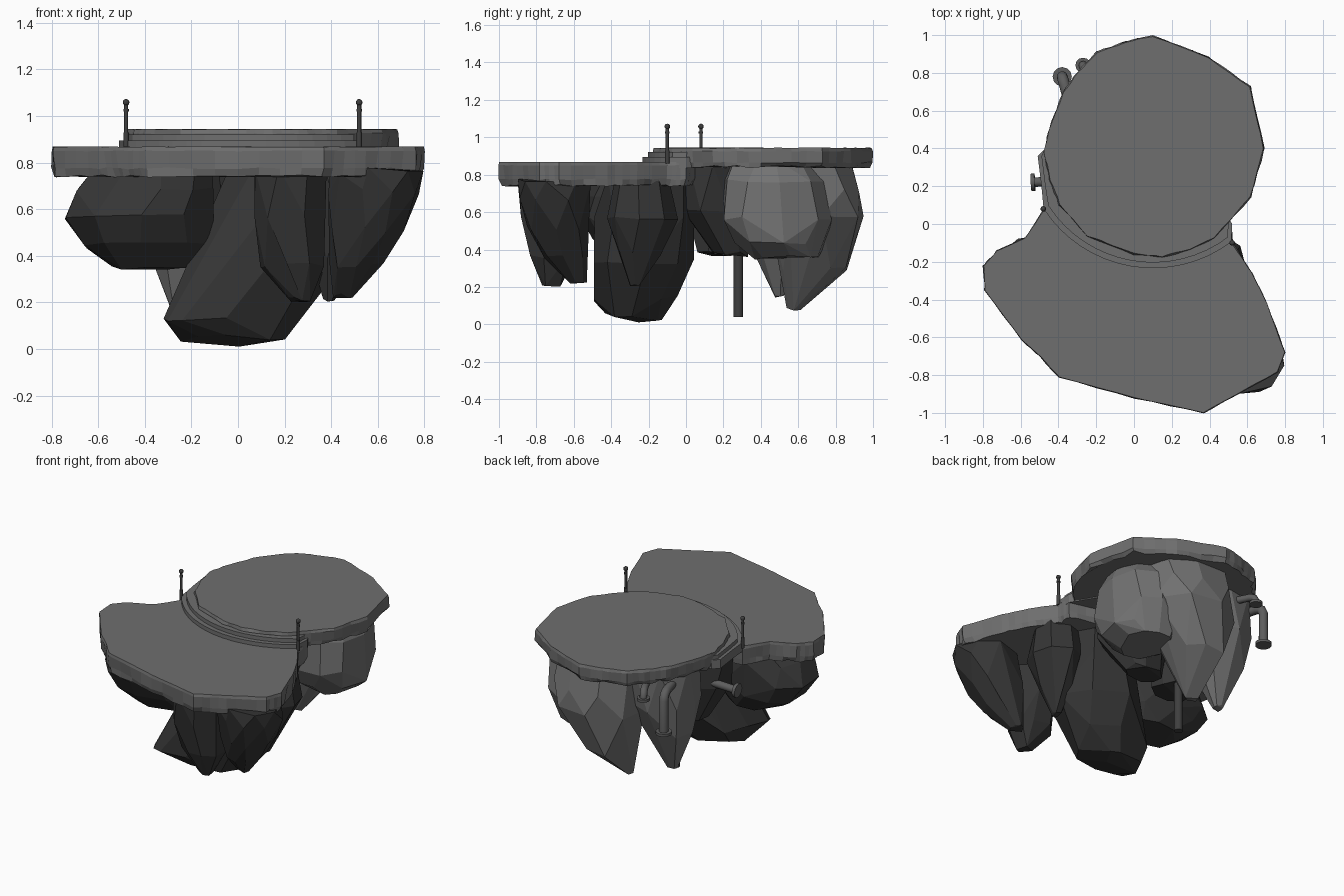
import bpy, bmesh, math, random
from mathutils import Vector

if "Cube" in bpy.data.objects:
    bpy.data.objects.remove(bpy.data.objects["Cube"])

random.seed(7)


def material(name, v):
    m = bpy.data.materials.new(name)
    m.diffuse_color = (v, v, v, 1)
    m.use_nodes = True
    m.node_tree.nodes["Principled BSDF"].inputs["Base Color"].default_value = m.diffuse_color
    return m


STONE = material("platform grey", 0.158)
LIGHT = material("light rock grey", 0.168)
DARK = material("dark rock grey", 0.036)
PIPE = material("pipe grey", 0.11)
IRON = material("dark iron", 0.05)


def finish(bm, name, mat):
    bmesh.ops.recalc_face_normals(bm, faces=bm.faces)
    me = bpy.data.meshes.new(name)
    bm.to_mesh(me)
    bm.free()
    me.materials.append(mat)
    ob = bpy.data.objects.new(name, me)
    bpy.context.collection.objects.link(ob)
    return ob


def slab(name, outline, levels, mat, split=4):
    """Stack rings of an outline; levels = (z, inset, roughness)."""
    n = len(outline)
    pts = [Vector(outline[i]).lerp(Vector(outline[(i + 1) % n]), k / split)
           for i in range(n) for k in range(split)]
    c = sum(pts, Vector((0, 0))) / len(pts)
    bm = bmesh.new()
    rings = []
    for z, inset, rough in levels:
        ring = []
        for p in pts:
            q = p + (c - p).normalized() * (inset + random.uniform(0, rough))
            ring.append(bm.verts.new((q.x, q.y, z + random.uniform(-.3, .3) * rough)))
        rings.append(ring)
    for a, b in zip(rings, rings[1:]):
        for i in range(len(a)):
            j = (i + 1) % len(a)
            bm.faces.new((a[i], a[j], b[j], b[i]))
    bm.faces.new(rings[0])
    bm.faces.new(rings[-1])
    return finish(bm, name, mat)


def rock(name, levels, mat, sides=8):
    """Faceted boulder: hull of rough rings (z, cx, cy, rx, ry)."""
    bm = bmesh.new()
    for z, cx, cy, rx, ry in levels:
        off = random.random() * 6
        for i in range(sides):
            a = off + math.tau * i / sides + random.uniform(-0.15, 0.15)
            k = random.uniform(0.94, 1.07)
            bm.verts.new((cx + rx * k * math.cos(a), cy + ry * k * math.sin(a),
                          z + random.uniform(0, 0.03)))
    res = bmesh.ops.convex_hull(bm, input=bm.verts[:])
    junk = [g for g in res["geom_interior"] if isinstance(g, bmesh.types.BMVert)]
    bmesh.ops.delete(bm, geom=junk, context='VERTS')
    bmesh.ops.dissolve_limit(bm, angle_limit=math.radians(11),
                             verts=bm.verts[:], edges=bm.edges[:])
    return finish(bm, name, mat)


def tube(name, pts, r, mat):
    """Round pipe along a path."""
    cu = bpy.data.curves.new(name, 'CURVE')
    cu.dimensions = '3D'
    cu.bevel_depth = r
    cu.bevel_resolution = 4
    cu.use_fill_caps = True
    sp = cu.splines.new('POLY')
    sp.points.add(len(pts) - 1)
    for p, co in zip(sp.points, pts):
        p.co = (*co, 1)
    tmp = bpy.data.objects.new(name + "_path", cu)
    bpy.context.collection.objects.link(tmp)
    bpy.context.view_layer.update()
    dg = bpy.context.evaluated_depsgraph_get()
    me = bpy.data.meshes.new_from_object(tmp.evaluated_get(dg))
    bpy.data.objects.remove(tmp)
    me.materials.clear()
    me.materials.append(mat)
    for f in me.polygons:
        f.use_smooth = len(f.vertices) == 4
    ob = bpy.data.objects.new(name, me)
    bpy.context.collection.objects.link(ob)
    return ob


# Lower fan-shaped platform
slab("lower_platform",
     [(-.802, -.22), (-.795, -.35), (-.6, -.615), (-.5, -.705), (-.4, -.815), (0, -.925),
      (.37, -1.003), (.55, -.905), (.765, -.785), (.803, -.68), (.71, -.42), (.63, -.26),
      (.525, -.1), (.52, 0), (.3, .06), (-.2, .12), (-.48, .08), (-.58, -.07), (-.73, -.14)],
     [(.742, .008, .02), (.775, 0, .015), (.85, 0, .006), (.868, .005, .003)], STONE)

# Upper round platform
slab("upper_platform",
     [(.1, 1.003), (-.05, .97), (-.2, .915), (-.3, .81), (-.38, .7), (-.46, .49), (-.485, .38),
      (-.45, .23), (-.4, .1), (-.25, -.07), (0, -.165), (.15, -.18), (.3, -.14), (.43, -.08),
      (.625, .14), (.695, .4), (.62, .73), (.4, .885)],
     [(.842, .008, .025), (.865, 0, .015), (.925, 0, .008), (.943, .006, .006)], STONE)

# Two curved steps between the platforms
for i, (rad, z0, z1) in enumerate([(.69, .835, .895), (.66, .85, .921)]):
    a0, a1 = math.radians(213), math.radians(307)
    arc = [(.1 + rad * math.cos(a0 + (a1 - a0) * k / 16),
            .456 + rad * math.sin(a0 + (a1 - a0) * k / 16)) for k in range(17)]
    s = .02 * i
    slab(f"step_{i + 1}", arc + [(.52 - s, 0), (.4, .2), (-.3, .4), (-.47, .4),
                                 (-.51 + s, .36), (-.49 + s, .2)],
         [(z0, 0, 0), (z1, 0, 0)], STONE, 1)

# Dark boulders under the lower platform
rock("left_rock", [(.77, -.36, -.29, .24, .20), (.67, -.39, -.29, .31, .24),
                   (.55, -.42, -.29, .34, .26), (.43, -.39, -.28, .29, .23),
                   (.34, -.35, -.26, .18, .14)], DARK, 10)
rock("bottom_rock", [(.77, .17, -.20, .20, .23), (.55, .14, -.22, .25, .26),
                     (.32, .10, -.23, .30, .27), (.13, .01, -.27, .28, .22),
                     (.11, -.25, -.42, .07, .07), (.03, -.03, -.28, .22, .15),
                     (0, 0, -.19, .08, .06)], DARK)
rock("front_column_rock", [(.77, .22, -.72, .17, .18), (.55, .22, -.71, .16, .18),
                           (.35, .24, -.71, .14, .13), (.2, .27, -.72, .05, .05)], DARK)
rock("front_right_rock", [(.75, .59, -.71, .2, .2), (.66, .59, -.71, .2, .2),
                          (.5, .55, -.68, .16, .18), (.35, .51, -.64, .12, .12),
                          (.21, .45, -.58, .04, .05)], DARK)
rock("right_rock", [(.78, .41, -.24, .16, .15), (.55, .44, -.24, .16, .19),
                    (.36, .41, -.25, .1, .11), (.2, .39, -.27, .03, .03)], DARK)
rock("inner_right_rock", [(.84, .14, .14, .25, .16), (.6, .13, .15, .23, .18),
                          (.36, .12, .24, .12, .1)], DARK)
rock("inner_left_rock", [(.84, -.24, .16, .19, .14), (.6, -.23, .16, .19, .16),
                         (.36, -.15, .18, .12, .13)], DARK)

# Light boulders under the upper platform
rock("back_rock", [(.87, .16, .67, .28, .22), (.7, .17, .68, .30, .26),
                   (.55, .15, .69, .28, .26), (.28, .09, .68, .17, .19),
                   (.07, .03, .58, .04, .04)], LIGHT)
rock("back_left_rock", [(.87, -.18, .52, .22, .24), (.6, -.20, .52, .22, .23),
                        (.4, -.23, .51, .16, .16), (.14, -.25, .5, .03, .03)], LIGHT)
rock("back_right_rock", [(.87, .31, .47, .22, .22), (.75, .33, .48, .28, .28),
                         (.55, .33, .48, .29, .30), (.42, .34, .50, .24, .26),
                         (.34, .35, .54, .15, .18)], LIGHT, 10)

# Railing posts with knobs and collars
for side, x, y in (("left", -.48, .08), ("right", .52, -.1)):
    tube(f"{side}_post", [(x, y, .86), (x, y, 1.06)], .009, IRON)
    tube(f"{side}_post_base", [(x, y, .86), (x, y, .93)], .012, IRON)
    tube(f"{side}_post_collar", [(x, y, 1.02), (x, y, 1.03)], .012, IRON)
    bm = bmesh.new()
    bmesh.ops.create_uvsphere(bm, u_segments=10, v_segments=6, radius=.015)
    bmesh.ops.translate(bm, verts=bm.verts, vec=(x, y, 1.058))
    finish(bm, f"{side}_post_knob", IRON)


# Drain pipes with elbows and flanges
def drain(name, root, out, z, bottom, r):
    root, out = Vector((*root, z)), Vector((*out, z))
    d = (out - root).normalized() * r * 1.6
    down = Vector((0, 0, -r * 1.6))
    tube(name, [root, out - d, out - d * .3 + down * .3, out + down,
                (out.x, out.y, bottom)], r, PIPE)
    tube(name + "_flange", [(out.x, out.y, bottom), (out.x, out.y, bottom + .018)],
         r * 1.75, PIPE)


drain("long_drain", (-.33, .6), (-.38, .78), .79, .52, .029)
drain("short_drain", (-.19, .68), (-.27, .84), .80, .74, .023)
tube("side_outlet", [(-.25, .24, .66), (-.54, .22, .64)], .025, PIPE)
tube("side_outlet_flange", [(-.525, .221, .641), (-.545, .22, .64)], .046, PIPE)
tube("hanging_pipe", [(-.12, .28, .04), (-.12, .28, .6)], .026, IRON)
